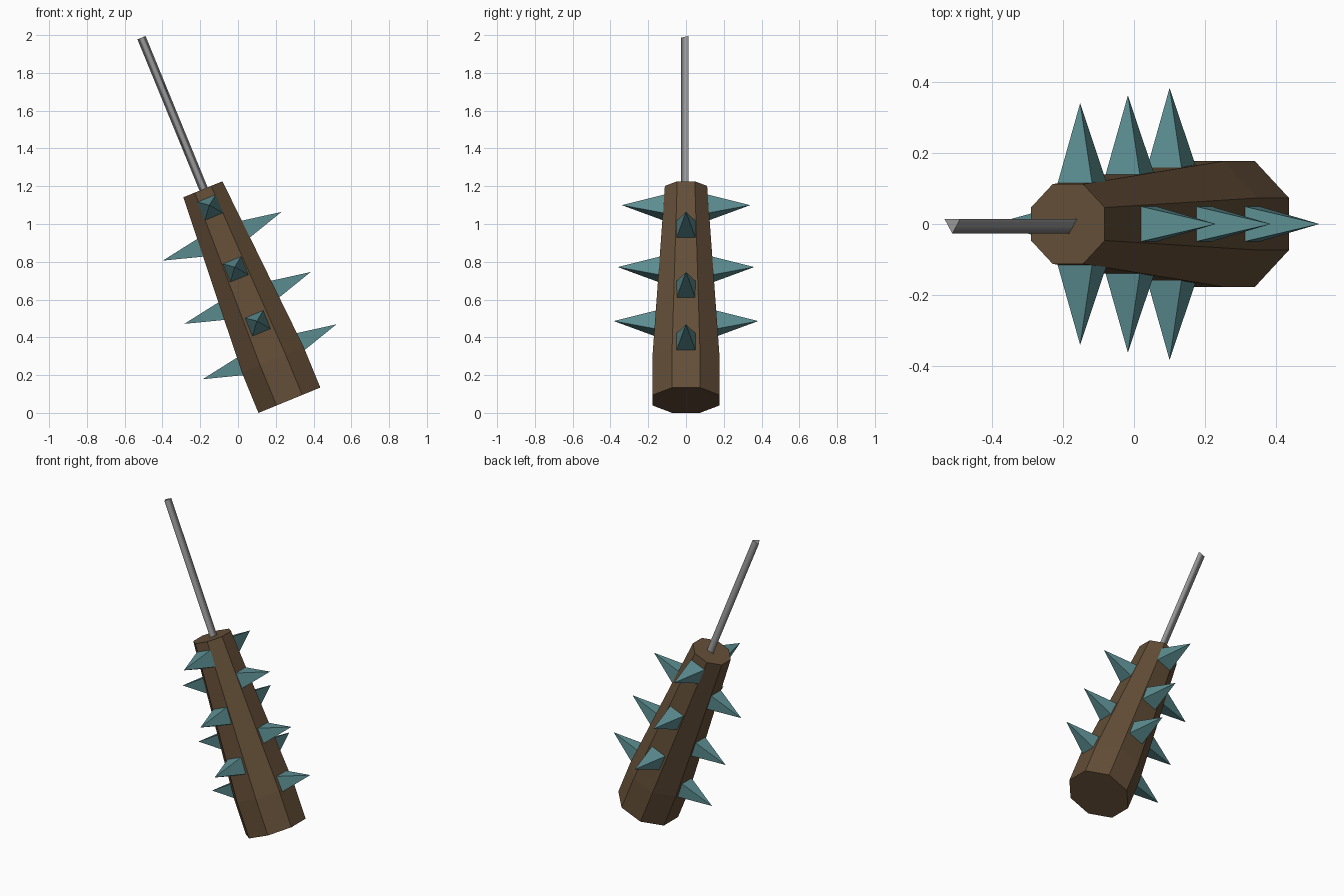
import bpy
import bmesh
import math
from mathutils import Matrix

cube = bpy.data.objects.get("Cube")
if cube:
    bpy.data.objects.remove(cube, do_unlink=True)


def make_material(name, rgb):
    mat = bpy.data.materials.new(name)
    mat.use_nodes = True
    colour = (*rgb, 1.0)
    mat.diffuse_color = colour
    bsdf = next(n for n in mat.node_tree.nodes if n.type == 'BSDF_PRINCIPLED')
    bsdf.inputs["Base Color"].default_value = colour
    return mat


WOOD = make_material("dark brown wood", (0.127, 0.077, 0.039))
TEAL = make_material("teal spike", (0.107, 0.27, 0.285))
STEEL = make_material("grey metal", (0.32, 0.32, 0.32))

# The whole club leans: local z runs along the club, origin at the bottom centre
LEAN = Matrix.Translation((0.272, 0, 0.067)) @ Matrix.Rotation(math.radians(-22.3), 4, 'Y')


def add_object(name, bm, mat, matrix=Matrix()):
    bmesh.ops.recalc_face_normals(bm, faces=bm.faces)
    mesh = bpy.data.meshes.new(name)
    bm.to_mesh(mesh)
    bm.free()
    mesh.materials.append(mat)
    obj = bpy.data.objects.new(name, mesh)
    bpy.context.collection.objects.link(obj)
    obj.matrix_world = LEAN @ matrix
    return obj


def prism(rings, sides, start):
    """Stack of regular polygons (height, corner radius) joined into a closed solid."""
    bm = bmesh.new()
    loops = []
    for z, r in rings:
        loops.append([bm.verts.new((r * math.cos(start + i * math.tau / sides),
                                    r * math.sin(start + i * math.tau / sides), z))
                      for i in range(sides)])
    for low, high in zip(loops, loops[1:]):
        for i in range(sides):
            j = (i + 1) % sides
            bm.faces.new((low[i], low[j], high[j], high[i]))
    bm.faces.new(loops[0][::-1])
    bm.faces.new(loops[-1])
    return bm


# Tapered eight-sided club head
k = 1 / math.cos(math.pi / 8)
head = prism([(0, 0.177 * k), (0.23, 0.177 * k), (1.207, 0.112 * k)], 8, math.pi / 8)
add_object("club_head", head, WOOD)

# Thin three-sided handle, shaded smooth along its length
handle = add_object("handle", prism([(1.18, 0.027), (2.073, 0.027)], 3, -math.pi / 2),
                    STEEL, Matrix.Translation((0.004, 0, 0)))
for face in handle.data.polygons:
    face.use_smooth = abs(face.normal.z) < 0.5

# Square spikes on four sides, tilted to follow the taper
SPIKE_LENGTH = 0.222
TILT = math.radians(3.4)
BASE_RADII = (0.161, 0.140, 0.118)
SIDES = {"left": (0, (0.264, 0.572, 0.925)),
         "back": (1, (0.440, 0.749, 1.103)),
         "right": (2, (0.264, 0.572, 0.925)),
         "front": (3, (0.440, 0.749, 1.103))}
for side, (turn, heights) in SIDES.items():
    for n, (height, radius) in enumerate(zip(heights, BASE_RADII), 1):
        bm = bmesh.new()
        bmesh.ops.create_cone(bm, cap_ends=True, segments=4, radius1=0.074, radius2=0,
                              depth=SPIKE_LENGTH,
                              matrix=Matrix.Translation((0, 0, SPIKE_LENGTH / 2))
                              @ Matrix.Rotation(math.pi / 4, 4, 'Z'))
        bmesh.ops.remove_doubles(bm, verts=bm.verts, dist=1e-5)
        # Make sure the square base lines up with the club axis
        corner = next(v.co for v in bm.verts if v.co.z < 0.01)
        if min(abs(corner.x), abs(corner.y)) < 0.01:
            bmesh.ops.rotate(bm, verts=bm.verts, matrix=Matrix.Rotation(math.pi / 4, 3, 'Z'))
        place = (Matrix.Rotation(turn * math.pi / 2, 4, 'Z')
                 @ Matrix.Translation((radius, 0, height))
                 @ Matrix.Rotation(math.pi / 2 - TILT, 4, 'Y'))
        add_object(f"spike_{side}_{n}", bm, TEAL, place)
